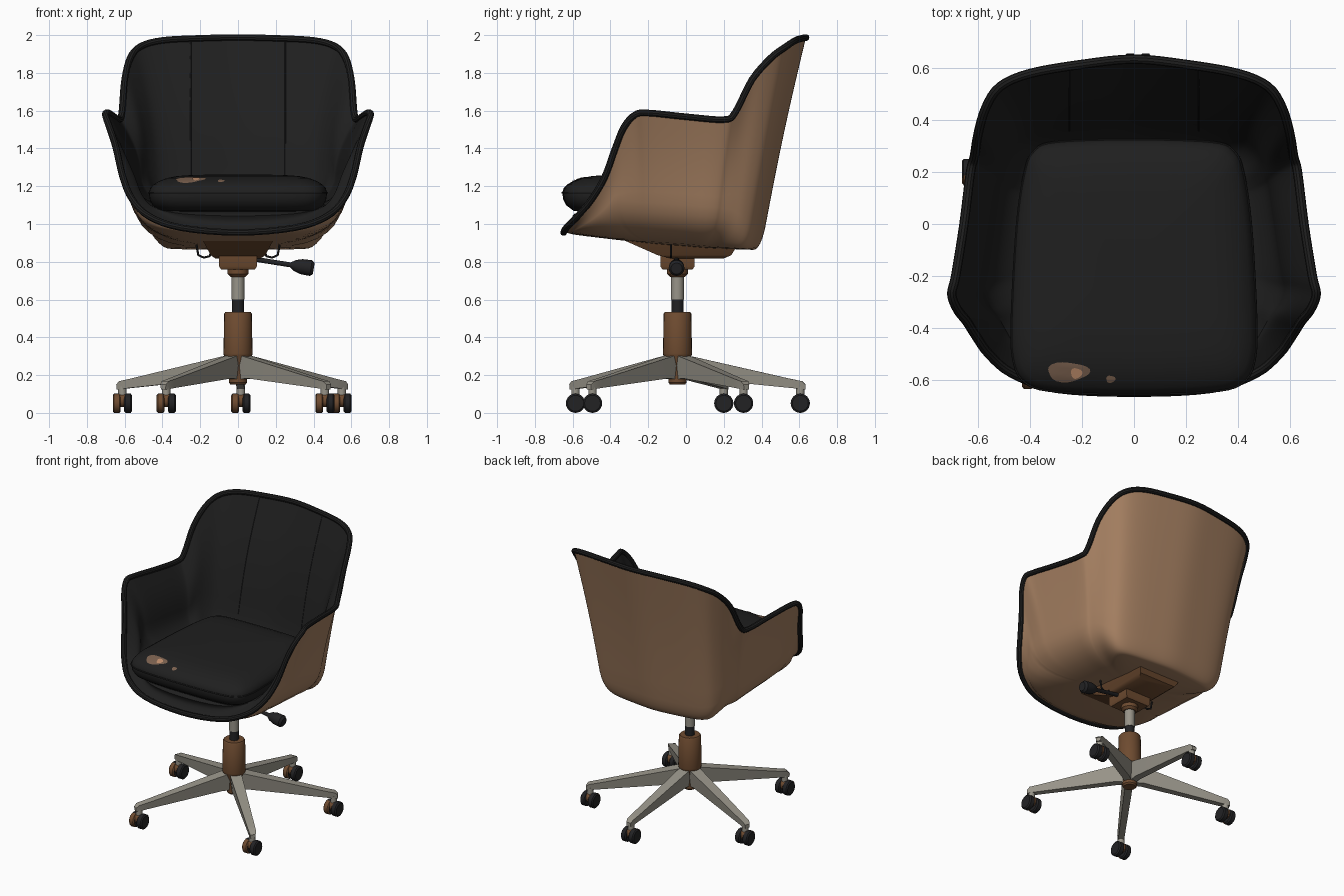
import bpy, bmesh, math
from mathutils import Vector, Matrix
from mathutils.bvhtree import BVHTree

if "Cube" in bpy.data.objects:
    bpy.data.objects.remove(bpy.data.objects["Cube"])


def material(name, r, g, b):
    m = bpy.data.materials.new(name)
    lin = [((c / 255 + 0.055) / 1.055) ** 2.4 for c in (r, g, b)]
    m.diffuse_color = (*lin, 1)
    m.use_nodes = True
    m.node_tree.nodes["Principled BSDF"].inputs["Base Color"].default_value = m.diffuse_color
    return m


TAN = material("tan shell", 163, 126, 96)
BLACK = material("black upholstery", 31, 31, 31)
BROWN = material("brown metal", 110, 75, 48)
GREY = material("warm grey metal", 152, 148, 137)
DARK = material("black plastic", 34, 34, 36)
WORN = material("worn brown", 122, 96, 78)
BARE = material("bare light tan", 192, 142, 108)


def loft(name, rings, mat, cap0=True, cap1=True, angle=35):
    """Skin a list of closed point rings."""
    bm = bmesh.new()
    vs = [[bm.verts.new(p) for p in r] for r in rings]
    n = len(vs[0])
    for a, b in zip(vs, vs[1:]):
        for i in range(n):
            j = (i + 1) % n
            bm.faces.new((a[i], a[j], b[j], b[i]))
    if cap0:
        bm.faces.new(vs[0][::-1])
    if cap1:
        bm.faces.new(vs[-1])
    bmesh.ops.recalc_face_normals(bm, faces=bm.faces)
    me = bpy.data.meshes.new(name)
    bm.to_mesh(me)
    bm.free()
    me.materials.append(mat)
    ob = bpy.data.objects.new(name, me)
    bpy.context.collection.objects.link(ob)
    bpy.ops.object.select_all(action='DESELECT')
    ob.select_set(True)
    bpy.context.view_layer.objects.active = ob
    bpy.ops.object.shade_smooth_by_angle(angle=math.radians(angle))
    return ob


def lathe(name, profile, mat, at=(0, 0, 0), rot=Matrix.Identity(3), n=24):
    """Turn an (r, z) profile about local z."""
    at = Vector(at)
    rings = [[at + rot @ Vector((r * math.cos(k * math.tau / n), r * math.sin(k * math.tau / n), z))
              for k in range(n)] for r, z in profile]
    return loft(name, rings, mat)


def tube(name, pts, radius, mat, closed=False, n=8):
    """Round pipe through points."""
    pts = [Vector(p) for p in pts]
    m, rings = len(pts), []
    for i, p in enumerate(pts):
        a = pts[i - 1] if closed or i else p
        b = pts[(i + 1) % m] if closed or i < m - 1 else p
        q = (b - a).to_track_quat('Z', 'Y')
        rings.append([p + q @ Vector((radius * math.cos(k * math.tau / n),
                                      radius * math.sin(k * math.tau / n), 0)) for k in range(n)])
    if closed:  # join by nearest rotation of the ring
        for i in range(1, m):
            s = min(range(n), key=lambda s: (rings[i][s] - rings[i - 1][0]).length)
            rings[i] = rings[i][s:] + rings[i][:s]
        s = min(range(n), key=lambda s: (rings[0][s] - rings[-1][0]).length)
        rings.append(rings[0][s:] + rings[0][:s])
    return loft(name, rings, mat, not closed, not closed)


def smooth_loop(half, sub):
    """Mirror a right-hand half outline and round it with a spline."""
    half = [Vector(p) for p in half]
    pts = half + [Vector((-p.x, p.y, p.z)) for p in half[-2:0:-1]]
    n, out = len(pts), []
    for i in range(n):
        a, b, c, d = (pts[(i + k) % n] for k in (-1, 0, 1, 2))
        for s in range(sub):
            t = s / sub
            out.append(0.5 * (2 * b + (c - a) * t + (2 * a - 5 * b + 4 * c - d) * t * t
                              + (3 * b - a - 3 * c + d) * t ** 3))
    return out


# Rim of the tub, front centre round to back centre
rim = smooth_loop([
    (0, -.648, .955), (.3, -.633, .98), (.47, -.575, 1.04), (.56, -.5, 1.13), (.61, -.43, 1.25),
    (.645, -.375, 1.40), (.68, -.33, 1.51), (.702, -.27, 1.578), (.687, -.2, 1.588), (.655, 0, 1.568),
    (.63, .2, 1.553), (.615, .26, 1.59), (.60, .35, 1.765), (.57, .45, 1.88), (.515, .53, 1.94),
    (.4, .58, 1.972), (.2, .615, 1.983), (0, .635, 1.987)], 4)


def rib(R, inner):
    """Section line from the floor centre, round the corner and up to the rim."""
    s = min(max((R.y - .3) / .28, 0), 1)
    s = s * s * (3 - 2 * s)
    if inner:
        O = Vector((0, 0, 1.09))
        K = Vector((.74 * R.x, (.53 if R.y > 0 else .9) * R.y, 1.08))
        f, w, bulge = .55 + .3 * s, .3 - .15 * s, .028
    else:
        O = Vector((0, 0, .875))
        K = Vector((.81 * max(-.635, min(R.x, .635)), (.62 if R.y > 0 else .88) * R.y, .9 - .06 * R.y))
        f, bulge = .42 + .48 * s, .008
        w = min(.5, (.2 - .08 * s) / max(R.z - K.z, .05))  # even corner radius
    F, W = O.lerp(K, f), K.lerp(R, w)
    inward = -Vector((R.x, R.y, 0)).normalized()
    pts = [O.lerp(F, t) for t in (.05, .5)]
    pts += [F.lerp(K, t / 7).lerp(K.lerp(W, t / 7), t / 7) for t in range(8)]
    pts += [W.lerp(R, t / 8) + inward * bulge * math.sin(math.pi * t / 8) for t in range(1, 9)]
    return pts


# Tub shell, its lining and the rolled rim
loft("outer_shell", list(zip(*[rib(p, False) for p in rim])), TAN, cap1=False)
lining = [rib(p, True) for p in rim]
loft("inner_upholstery", list(zip(*lining)), BLACK, cap1=False)
tube("rim_trim", rim, .018, BLACK, closed=True, n=10)

# Two stitched seams running straight up the backrest at x = 0.25
seam = []
for level in list(zip(*lining))[9:]:
    for a, b in zip(level, level[1:]):
        if a.y > .2 and a.x >= .25 > b.x:
            seam.append(a.lerp(b, (a.x - .25) / (a.x - b.x)))
for side in (-1, 1):
    tube("backrest_seam", [(side * p.x, p.y, p.z) for p in seam], .003, DARK, n=6)

# Seat cushion
outline = smooth_loop([(0, -.655, 0), (.3, -.645, 0), (.42, -.61, 0), (.465, -.52, 0), (.47, -.35, 0),
                       (.45, 0, 0), (.42, .2, 0), (.385, .28, 0), (.3, .315, 0), (0, .325, 0)], 5)
section = [(.6, 1.06), (.88, 1.07), (.96, 1.1), (.99, 1.13), (1, 1.165), (.985, 1.19), (.95, 1.208),
           (.89, 1.226), (.8, 1.243), (.68, 1.254), (.5, 1.26), (.2, 1.262)]
cushion = loft("seat_cushion", [[(p.x * s, -.16 + (p.y + .16) * s, z) for p in outline]
                                for s, z in section], BLACK)
tube("cushion_piping", [(p.x, p.y, 1.165) for p in outline], .005, BLACK, closed=True, n=6)

# Worn patches laid on the cushion
bm = bmesh.new()
bm.from_mesh(cushion.data)
tree = BVHTree.FromBMesh(bm)
bm.free()


def patch(x, y, rx, ry, lift, mat):
    rings = []
    for s in (.05, .4, .7, 1):
        ring = []
        for k in range(24):
            a = k * math.tau / 24
            r = s * (1 + .1 * math.sin(3 * a + 1))
            hit = tree.ray_cast(Vector((x + rx * r * math.cos(a), y + ry * r * math.sin(a), 2)),
                                Vector((0, 0, -1)))[0]
            ring.append(hit + Vector((0, 0, lift)))
        rings.append(ring)
    loft("worn_patch", rings, mat, cap1=False)


patch(-.255, -.57, .08, .038, .003, WORN)
patch(-.222, -.575, .022, .02, .006, BARE)
patch(-.09, -.598, .018, .014, .003, WORN)

# Mount under the seat
HUB = Vector((0, -.045, 0))


def rect(x, y0, y1, z):
    return [(-x, y0, z), (x, y0, z), (x, y1, z), (-x, y1, z)]


loft("seat_pan", [rect(.12, -.08, .2, .818), rect(.145, -.15, .24, .835), rect(.185, -.32, .285, .91)], BROWN)
loft("tilt_housing", [rect(.09, -.125, .035, .76), rect(.1, -.135, .045, .775),
                      rect(.1, -.135, .045, .86)], BROWN)
for side in (-1, 1):
    tube("pan_handle", [(side * x, -.08, z) for x, z in
                        ((.14, .86), (.15, .83), (.18, .822), (.21, .835), (.22, .89))], .006, DARK)

# Height lever with knob
tilt = Matrix.Rotation(math.radians(99), 3, 'Y')
lathe("height_lever", [(.013, 0), (.013, .2), (.03, .225), (.04, .26), (.042, .31), (.03, .325)],
      DARK, (.08, -.05, .815), tilt, 16)

# Gas lift and column
lathe("collar", [(.04, .72), (.055, .735), (.055, .77)], BROWN, HUB)
lathe("lift_rod", [(.034, .6), (.034, .73)], GREY, HUB)
lathe("lift_piston", [(.031, .5), (.031, .61)], DARK, HUB)
lathe("column", [(.04, .15), (.048, .16), (.05, .25), (.075, .305), (.077, .315), (.073, .525), (.066, .535)],
      BROWN, HUB)

# Five legs with twin-wheel casters
AXLE = Matrix.Rotation(math.radians(90), 3, 'Y')
for x, y in ((.55, .305), (.015, .605), (-.612, .2), (-.38, -.585), (.46, -.495)):
    tip = Vector((x, y, 0))
    d = (tip - HUB).normalized()
    side = Vector((-d.y, d.x, 0))
    L = (tip - HUB).length
    rings = []
    for r, wb, wt, z0, z1 in ((.03, .022, .036, .178, .308), (.09, .025, .038, .183, .296),
                              (L - .05, .02, .026, .132, .18), (L + .01, .02, .024, .125, .168),
                              (L + .028, .015, .018, .125, .15)):
        c = HUB + d * r
        rings.append([c + side * s * w + Vector((0, 0, z))
                      for s, w, z in ((-1, wb, z0), (1, wb, z0), (1, wt, z1), (-1, wt, z1))])
    loft("leg", rings, GREY)
    lathe("caster_post", [(.022, .08), (.022, .14)], GREY, tip, n=14)
    lathe("caster_hood", [(.036, -.02), (.036, .02)], BROWN, tip + Vector((0, 0, .066)), AXLE)
    for s in (-1, 1):
        w = lathe("caster_wheel", [(.042, -.021), (.051, -.014), (.051, .014), (.042, .021)],
                  DARK, tip + Vector((s * .03, 0, .051)), AXLE)
        # brown guard on the front of the left wheel
        w.data.materials.append(BROWN)
        for f in w.data.polygons:
            f.material_index = 1 if s < 0 and f.normal.y < -.3 else 0
